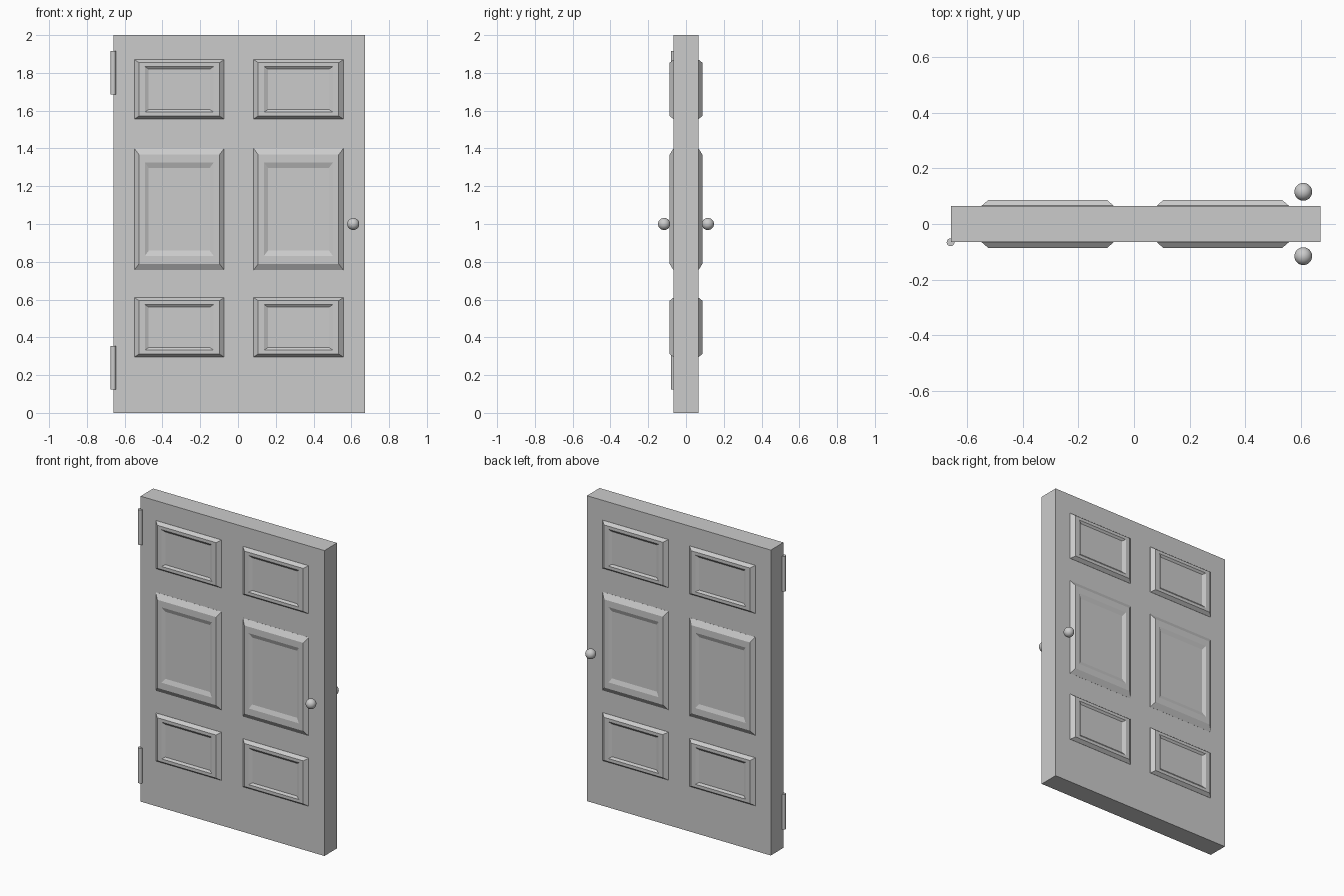
import bpy, bmesh, math

if "Cube" in bpy.data.objects:
    bpy.data.objects.remove(bpy.data.objects["Cube"])


def add_object(name, bm, smooth=None):
    bmesh.ops.recalc_face_normals(bm, faces=bm.faces)
    mesh = bpy.data.meshes.new(name)
    bm.to_mesh(mesh)
    bm.free()
    ob = bpy.data.objects.new(name, mesh)
    bpy.context.collection.objects.link(ob)
    if smooth is not None:
        bpy.ops.object.select_all(action='DESELECT')
        ob.select_set(True)
        bpy.context.view_layer.objects.active = ob
        bpy.ops.object.shade_smooth_by_angle(angle=math.radians(smooth))
    return ob


def panel(name, x, z, w, h, side):
    # raised moulding with a shallow sunken field: (scale, distance from centre)
    steps = [(1.0, 0.060), (1.0, 0.066), (0.895, 0.087), (0.765, 0.087), (0.68, 0.077)]
    bm = bmesh.new()
    rings = [[bm.verts.new((x + sx * w * s / 2, side * d, z + sz * h * s / 2))
              for sx, sz in ((-1, -1), (1, -1), (1, 1), (-1, 1))] for s, d in steps]
    for a, b in zip(rings, rings[1:]):
        for i in range(4):
            j = (i + 1) % 4
            bm.faces.new((a[i], a[j], b[j], b[i]))
    bm.faces.new(rings[0])
    bm.faces.new(rings[-1])
    add_object(name, bm)


# door slab
bm = bmesh.new()
bmesh.ops.create_cube(bm, size=1)
for v in bm.verts:
    v.co = (0.006 + v.co.x * 1.332, v.co.y * 0.131, 1 + v.co.z * 2)
add_object("door_slab", bm)

# six panels and a knob on each face
for face, side in (("front", -1), ("back", 1)):
    for col, x in (("left", -0.311), ("right", 0.320)):
        for row, z, h in (("lower", 0.453, 0.315), ("middle", 1.078, 0.645), ("upper", 1.713, 0.315)):
            panel(f"{face}_{row}_{col}_panel", x, z, 0.476, h, side)
    bm = bmesh.new()
    bmesh.ops.create_uvsphere(bm, u_segments=32, v_segments=16, radius=0.032)
    knob = add_object(f"{face}_knob", bm, 40)
    knob.location = (0.61, side * 0.116, 1.0)

# hinge barrels
for name, z0, z1 in (("lower_hinge", 0.125, 0.355), ("upper_hinge", 1.685, 1.915)):
    bm = bmesh.new()
    bmesh.ops.create_cone(bm, cap_ends=True, segments=24, radius1=0.014, radius2=0.014, depth=z1 - z0)
    hinge = add_object(name, bm, 40)
    hinge.location = (-0.661, -0.066, (z0 + z1) / 2)
